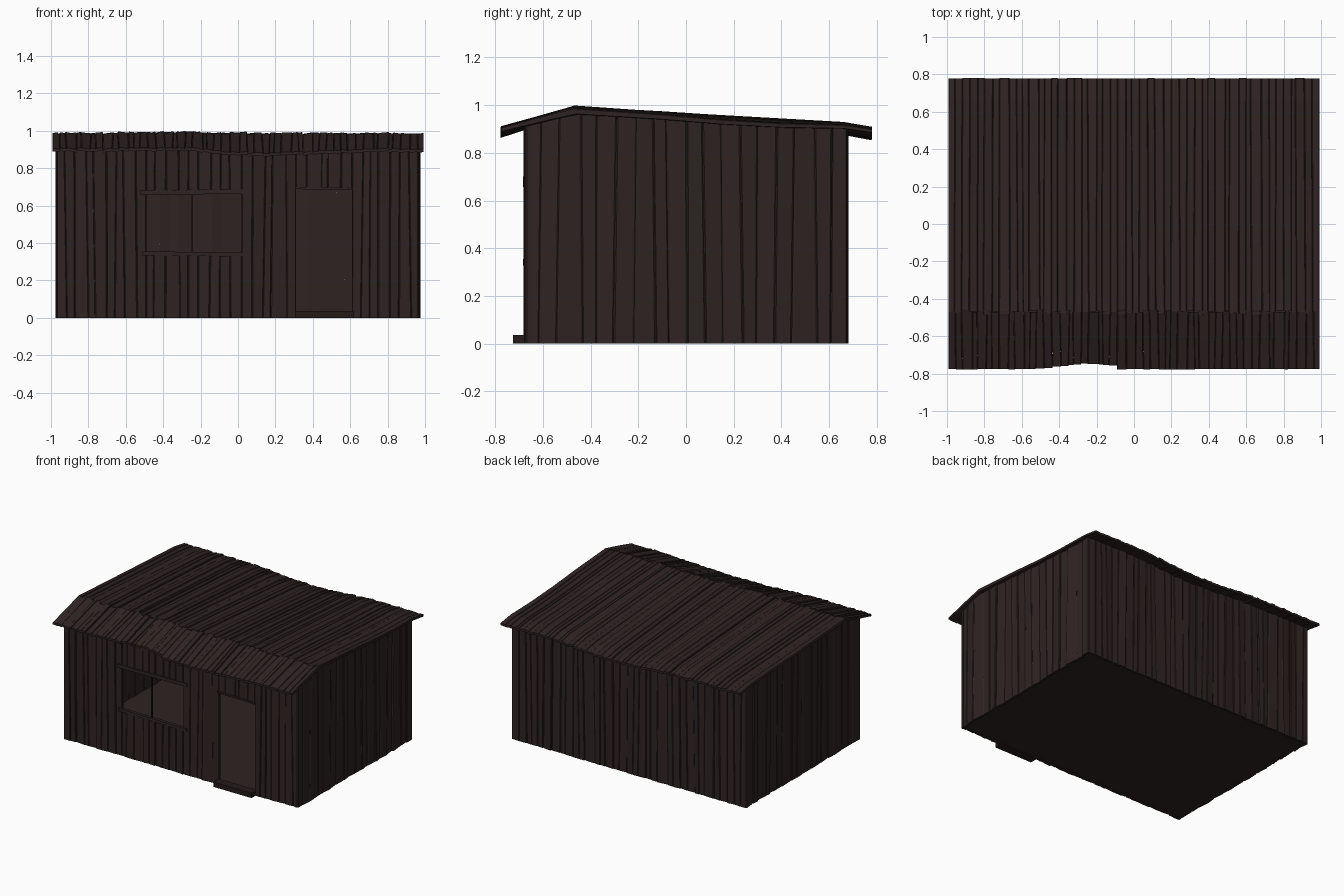
import bpy, bmesh, math, random

if "Cube" in bpy.data.objects:
    bpy.data.objects.remove(bpy.data.objects["Cube"])

random.seed(7)
R = random.uniform


def material(name, rgb):
    m = bpy.data.materials.new(name)
    m.diffuse_color = (*rgb, 1)
    m.use_nodes = True
    m.node_tree.nodes["Principled BSDF"].inputs["Base Color"].default_value = m.diffuse_color
    return m


WOOD = material("dark_brown_wood", (0.027, 0.017, 0.016))
SHADE = material("deep_brown_wood", (0.018, 0.011, 0.010))


def finish(bm, name, mats=(WOOD,)):
    bmesh.ops.recalc_face_normals(bm, faces=bm.faces)
    me = bpy.data.meshes.new(name)
    bm.to_mesh(me)
    bm.free()
    for m in mats:
        me.materials.append(m)
    ob = bpy.data.objects.new(name, me)
    bpy.context.collection.objects.link(ob)
    return ob


def loft(bm, rings):
    """Skin a list of equal-sized closed rings and cap the ends."""
    vs = [[bm.verts.new(p) for p in r] for r in rings]
    n = len(vs[0])
    for r0, r1 in zip(vs, vs[1:]):
        for i in range(n):
            j = (i + 1) % n
            bm.faces.new((r0[i], r0[j], r1[j], r1[i]))
    bm.faces.new(vs[0])
    bm.faces.new(vs[-1])


def section(a, b, t, roll, off):
    """Board cross-section as (across, outward): worn outer corners, slight roll."""
    c = (b - a) * 0.07
    m = (a + b) / 2
    pts = [(a, -t), (b, -t), (b, -0.004), (b - c, 0), (a + c, 0), (a, -0.004)]
    return [(u, d + off + roll * (u - m)) for u, d in pts]


def splits(a, b, width):
    """Uneven board edges between a and b."""
    n = max(1, round((b - a) / width))
    w = (b - a) / n
    return [a] + [a + w * (i + R(-.3, .3)) for i in range(1, n)] + [b]


def box(name, x0, x1, y0, y1, z0, z1, tilt=0.0, mat=WOOD):
    bm = bmesh.new()
    loft(bm, [[(x, y0, z0 + d), (x, y1, z0 + d), (x, y1, z1 + d), (x, y0, z1 + d)]
              for x, d in ((x0, -tilt), (x1, tilt))])
    return finish(bm, name, (mat,))


# Roof shape: short front slope, long back slope, sagging eaves, dented right end
PROFILE = [(-0.78, 0.903), (-0.47, 0.988), (0.1, 0.955), (0.66, 0.924), (0.78, 0.904)]


def roof_z(x, y):
    for (y0, z0), (y1, z1) in zip(PROFILE, PROFILE[1:]):
        if y <= y1 or y1 == 0.78:
            z = z0 + (z1 - z0) * (y - y0) / (y1 - y0)
            break
    if y < -0.47:
        centre, depth, eave = 0.12, 0.024, min(1, (-0.47 - y) / 0.31)
    else:
        centre, depth, eave = 0.03, 0.032, min(1, (y + 0.47) / 1.25)
        z -= 0.014 * math.exp(-((x - 1) / 0.25) ** 2 - ((y - 0.3) / 0.35) ** 2)
    return z - depth * math.exp(-((x - centre) / 0.4) ** 2) * eave \
        + 0.006 * math.exp(-((x + 0.3) / 0.3) ** 2)


# Walls: each board runs from z0 to the underside of the roof, or around an opening
def wall(name, half, width, place, top, openings=()):
    bm = bmesh.new()
    marks = [-half] + [e for o in openings for e in o[:2]] + [half]
    for s0, s1 in zip(marks, marks[1:]):
        edges = splits(s0, s1, width)
        sway = [0] + [R(-.008, .008) for _ in edges[2:]] + [0]
        hole = next((o for o in openings if o[0] == s0), None)
        for i in range(len(edges) - 1):
            a, b = edges[i], edges[i + 1]
            roll, off = R(-.14, .14), R(-.009, -.001)
            mid_top = top((a + b) / 2)
            spans = [(0, None)]
            if hole:
                spans = [(0, hole[2])] * (hole[2] > 0.05) + [(hole[3], None)]
            for z0, z1 in spans:
                rings = []
                for k in range(2):
                    ring = []
                    for u, d in section(a, b, 0.018, roll, off):
                        end = top(u) if z1 is None else z1
                        z = end if k else z0
                        f = z / mid_top
                        e = (u - a) / (b - a)
                        u2 = u + (2 * f - 1) * (sway[i] * (1 - e) + sway[i + 1] * e)
                        ring.append(place(u2, d, z))
                    rings.append(ring)
                loft(bm, rings)
    return finish(bm, name)


WX, WY = 0.974, 0.68
WINDOW = (-0.49, 0.02, 0.35, 0.672)
DOOR = (0.31, 0.61, 0.03, 0.69)
wall("front_wall", WX - 0.005, 0.055, lambda u, d, z: (u, -WY - d, z),
     lambda u: roof_z(u, -WY) - 0.01, (WINDOW, DOOR))
wall("back_wall", WX - 0.005, 0.055, lambda u, d, z: (u, WY + d, z),
     lambda u: roof_z(u, WY) - 0.01)
for side, s in (("right", 1), ("left", -1)):
    wall(side + "_wall", WY - 0.005, 0.075, lambda u, d, z: (s * (WX + d), u, z),
         lambda u: roof_z(s * WX, u) - 0.01)


def eave_bite(x):
    """Broken stretch of the front eave: slow ramp in, short step out."""
    if -0.52 < x < -0.26:
        return 0.03 * (x + 0.52) / 0.26
    return 0.03 - 0.012 * (x + 0.26) / 0.18 if -0.26 <= x < -0.08 else 0


# Roof boards, one layer for each slope, thinner towards the eaves
def roof(name, stations, front):
    bm = bmesh.new()
    edges = splits(-0.993, 0.993, 0.04)
    skews = [0] + [R(-.008, .008) for _ in edges[2:]] + [0]
    for i, (a, b) in enumerate(zip(edges, edges[1:])):
        roll, off = R(-.2, .2), R(-.003, .004)
        ys = list(stations)
        ys[0] += eave_bite((a + b) / 2) + R(0, .004) if front else R(-.012, .012)
        ys[-1] += R(-.008, .008) if front else R(-.003, 0)
        rings = []
        for y in ys:
            f = (y - ys[0]) / (ys[-1] - ys[0]) - 0.5
            t = 0.024 - 0.008 * min(1, abs(y + 0.47) / (0.3 if front else 1.2))
            ring = []
            for u, d in section(a, b, t, roll, off):
                e = (u - a) / (b - a)
                x = u + f * (skews[i] * (1 - e) + skews[i + 1] * e)
                ring.append((x, y, roof_z(u, y) + d))
            rings.append(ring)
        loft(bm, rings)
    return finish(bm, name)


roof("back_roof_slope", (-0.475, -0.1, 0.15, 0.4, 0.66, 0.78), False)
roof("front_roof_slope", (-0.778, -0.62, -0.465), True)

# Floor, doorstep and opening trims
box("floor", -0.962, 0.962, -0.668, 0.668, 0.008, 0.014)
box("doorstep", 0.305, 0.62, -0.725, -0.66, 0.0, 0.036, mat=SHADE)
box("door_lintel", 0.305, 0.615, -0.683, -0.66, 0.685, 0.698, -0.003)
box("window_top_rail", -0.52, 0.05, -0.683, -0.66, 0.66, 0.685, 0.003)
box("window_sill", -0.51, 0.05, -0.683, -0.66, 0.33, 0.352, -0.003)
box("window_bar", -0.248, -0.24, -0.675, -0.665, 0.345, 0.675, mat=SHADE)
